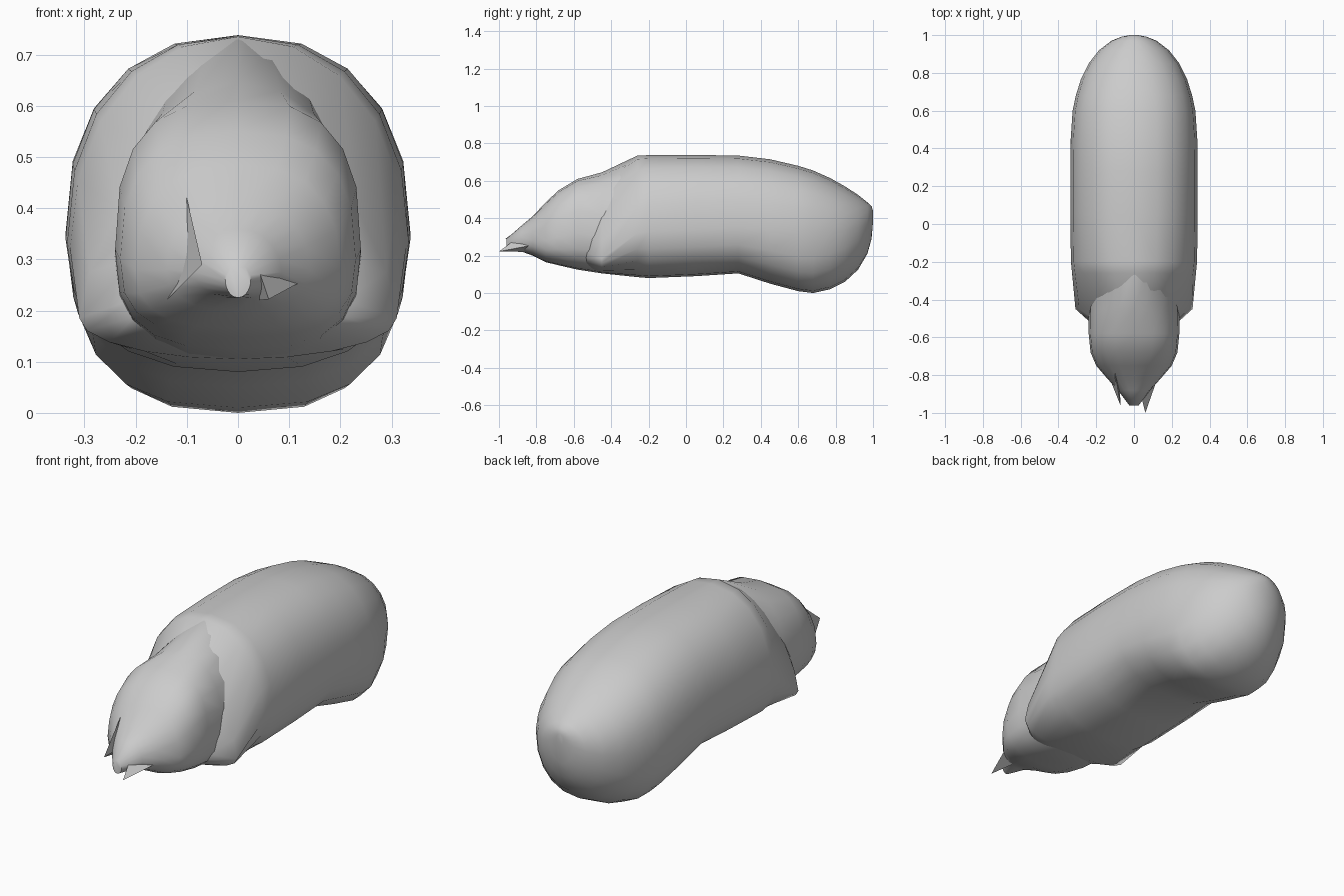
import bpy, bmesh
from math import sin, cos, pi


def spow(v, e):
    return (1 if v >= 0 else -1) * abs(v) ** e


def finish(name, bm, angle=0.9):
    bmesh.ops.recalc_face_normals(bm, faces=bm.faces[:])
    me = bpy.data.meshes.new(name)
    bm.to_mesh(me)
    bm.free()
    ob = bpy.data.objects.new(name, me)
    bpy.context.collection.objects.link(ob)
    bpy.ops.object.select_all(action='DESELECT')
    ob.select_set(True)
    bpy.context.view_layer.objects.active = ob
    bpy.ops.object.shade_smooth_by_angle(angle=angle)
    return ob


def loft(name, sections, sides=20):
    """Sections: y, half width, top z, middle z, bottom z, upper power, lower power."""
    bm = bmesh.new()
    rings = []
    for y, w, top, mid, bot, nu, nl in sections:
        ring = []
        for i in range(sides):
            a = 2 * pi * i / sides
            n = nu if sin(a) >= 0 else nl
            h = top - mid if sin(a) >= 0 else mid - bot
            z = mid + h * spow(sin(a), 2 / n)
            ring.append(bm.verts.new((w * spow(cos(a), 2 / n), y, z)))
        rings.append(ring)
    for r, s in zip(rings, rings[1:]):
        for i in range(sides):
            j = (i + 1) % sides
            bm.faces.new((r[i], r[j], s[j], s[i]))
    bm.faces.new(rings[0])
    bm.faces.new(rings[-1])
    return finish(name, bm)


# Long rounded body, its lower front flaring into the cheeks
loft("body", [
    (-0.54, 0.21, 0.57, 0.22, 0.135, 1.6, 2.4),
    (-0.45, 0.31, 0.62, 0.185, 0.105, 1.5, 2.0),
    (-0.26, 0.328, 0.735, 0.32, 0.085, 2.1, 2.3),
    (-0.20, 0.334, 0.737, 0.33, 0.08, 2.25, 2.4),
    (0.05, 0.337, 0.738, 0.34, 0.09, 2.35, 2.4),
    (0.28, 0.337, 0.735, 0.35, 0.105, 2.35, 2.4),
    (0.45, 0.335, 0.715, 0.34, 0.05, 2.35, 2.5),
    (0.60, 0.325, 0.68, 0.33, 0.01, 2.35, 2.7),
    (0.68, 0.308, 0.655, 0.33, 0.0, 2.3, 2.7),
    (0.77, 0.28, 0.615, 0.33, 0.02, 2.2, 2.5),
    (0.85, 0.24, 0.57, 0.34, 0.06, 2.1, 2.3),
    (0.92, 0.185, 0.525, 0.35, 0.125, 2, 2.1),
    (0.97, 0.12, 0.485, 0.37, 0.21, 2, 2),
    (0.992, 0.065, 0.465, 0.39, 0.29, 2, 2),
    (1.00, 0.02, 0.44, 0.41, 0.38, 2, 2)])

# Head with ridged neck and tapering snout
loft("head", [
    (-0.20, 0.25, 0.72, 0.30, 0.12, 1.7, 2.5),
    (-0.27, 0.25, 0.73, 0.30, 0.11, 1.7, 2.5),
    (-0.45, 0.24, 0.645, 0.30, 0.105, 2.2, 2.5),
    (-0.58, 0.24, 0.61, 0.32, 0.125, 2.7, 2.8),
    (-0.68, 0.23, 0.55, 0.30, 0.148, 2.6, 2.8),
    (-0.75, 0.20, 0.485, 0.28, 0.165, 2.4, 2.6),
    (-0.82, 0.14, 0.41, 0.28, 0.20, 2.2, 2.4),
    (-0.88, 0.085, 0.36, 0.275, 0.222, 2, 2),
    (-0.96, 0.025, 0.29, 0.26, 0.225, 2, 2)])


def spike(name, base, tip):
    bm = bmesh.new()
    b = [bm.verts.new(p) for p in base]
    t = bm.verts.new(tip)
    bm.faces.new(b)
    for i in range(3):
        bm.faces.new((b[i], b[(i + 1) % 3], t))
    finish(name, bm, 0.5)


# Pointed mouth flaps
spike("left_flap", [(-0.10, -0.79, 0.42), (-0.14, -0.79, 0.22), (-0.08, -0.80, 0.28)],
      (-0.07, -0.965, 0.29))
spike("right_flap", [(0.03, -0.88, 0.31), (0.13, -0.80, 0.26), (0.04, -0.85, 0.22)],
      (0.06, -1.0, 0.222))
